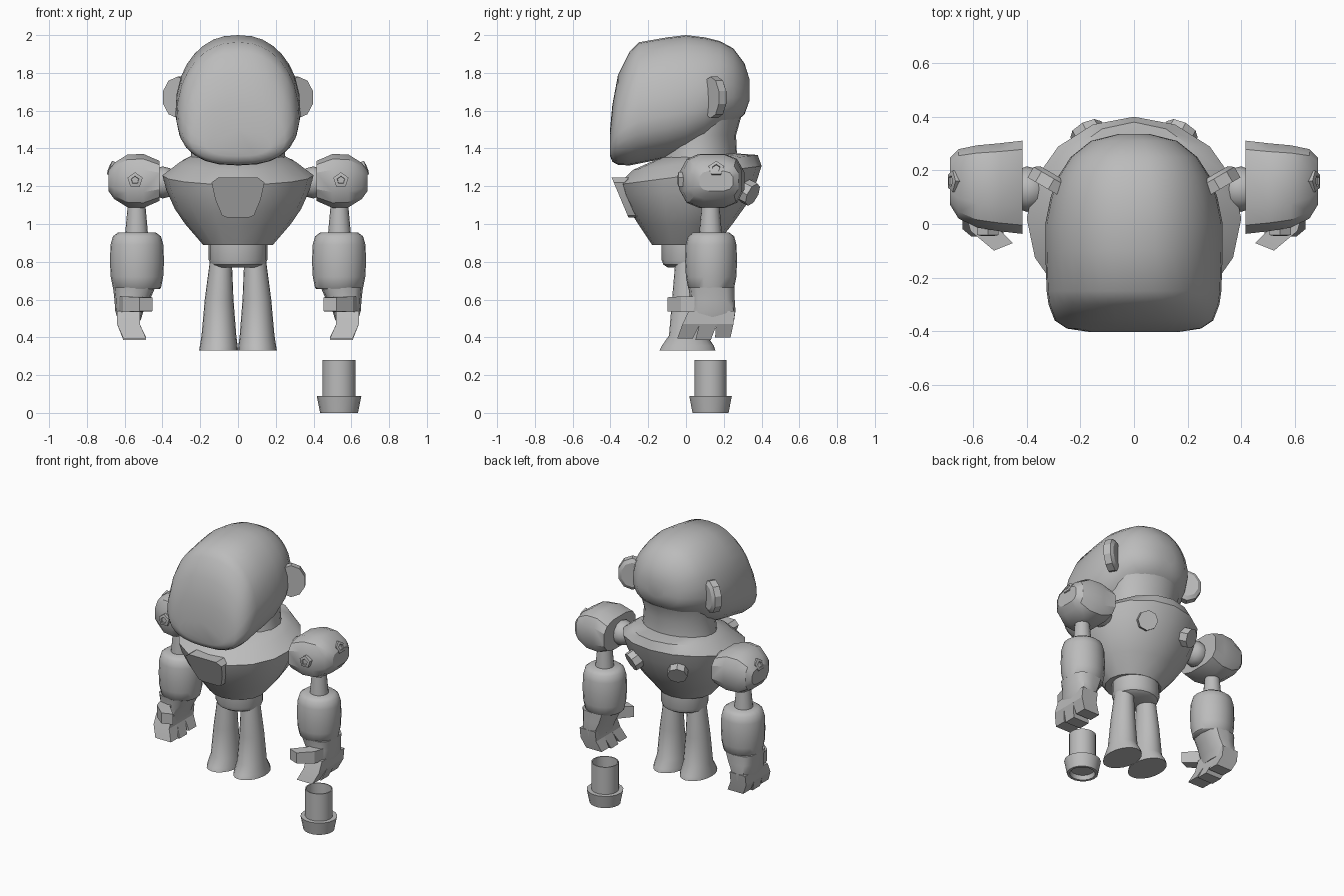
import bpy, bmesh, math
from mathutils import Vector

cube = bpy.data.objects.get("Cube")
if cube:
    bpy.data.objects.remove(cube)

grey = bpy.data.materials.new("plain grey")
grey.use_nodes = True
tone = (0.5, 0.5, 0.5, 1)
grey.diffuse_color = tone
grey.node_tree.nodes["Principled BSDF"].inputs["Base Color"].default_value = tone


def loft(name, rings, side=1, angle=35, caps=True):
    """Skin a list of equal-length point rings; side=-1 mirrors across x."""
    bm = bmesh.new()
    rows = [[bm.verts.new((p[0] * side, p[1], p[2])) for p in r] for r in rings]
    n = len(rows[0])
    for a, b in zip(rows, rows[1:]):
        for i in range(n):
            j = (i + 1) % n
            bm.faces.new((a[i], a[j], b[j], b[i]))
    if caps:
        bm.faces.new(rows[0])
        bm.faces.new(rows[-1])
    bmesh.ops.recalc_face_normals(bm, faces=bm.faces)
    mesh = bpy.data.meshes.new(name)
    bm.to_mesh(mesh)
    bm.free()
    mesh.materials.append(grey)
    ob = bpy.data.objects.new(name, mesh)
    bpy.context.collection.objects.link(ob)
    bpy.ops.object.select_all(action='DESELECT')
    ob.select_set(True)
    bpy.context.view_layer.objects.active = ob
    bpy.ops.object.shade_smooth_by_angle(angle=math.radians(angle))
    return ob


def oval(n, power=2, turn=0):
    """Unit superellipse as (u, v) pairs."""
    out = []
    for i in range(n):
        t = math.tau * i / n + turn
        c, s = math.cos(t), math.sin(t)
        out.append((math.copysign(abs(c) ** (2 / power), c),
                    math.copysign(abs(s) ** (2 / power), s)))
    return out


def flat_ring(cx, cy, z, hx, hy, n=16, power=2, tilt=0, turn=0):
    """Horizontal ring, optionally rising towards the back."""
    return [(cx + u * hx, cy + v * hy, z + tilt * (cy + v * hy))
            for u, v in oval(n, power, turn)]


def disc(name, centre, normal, layers, n, side=1, squash=1):
    """Stack of (offset, radius) rings along any normal."""
    w = Vector(normal).normalized()
    right = Vector((0, 0, 1)).cross(w).normalized()
    up = w.cross(right)
    rings = [[Vector(centre) + w * d + right * (u * r * squash) + up * (v * r)
              for u, v in oval(n, 2, math.pi / 2)] for d, r in layers]
    return loft(name, rings, side, 25)


# Head: sections run from the flat face to the back of the skull
head_sections = [
    (-.402, 1.36, 1.50, .17), (-.39, 1.33, 1.63, .25), (-.36, 1.313, 1.79, .295),
    (-.30, 1.31, 1.91, .318), (-.25, 1.32, 1.962, .325), (-.1, 1.35, 1.988, .33),
    (0, 1.375, 2.0, .33), (.1, 1.42, 1.988, .31), (.18, 1.49, 1.968, .28),
    (.25, 1.53, 1.93, .235), (.31, 1.58, 1.85, .16), (.335, 1.65, 1.77, .06)]
outline = []
for u, v in oval(28, 2.5):
    t = (v + 1) / 2
    outline.append((u * (1.06 - .3 * t * t), t))
loft("head", [[(u * hw, y, lo + t * (hi - lo)) for u, t in outline]
              for y, lo, hi, hw in head_sections], angle=50)

loft("neck", [flat_ring(0, yc, z, hx, hy, 24) for z, yc, hx, hy in (
    (1.25, .06, .27, .22), (1.36, .07, .25, .20), (1.47, .07, .24, .195),
    (1.56, .09, .25, .20), (1.66, .11, .25, .22), (1.74, .11, .22, .21))], angle=50)

# Torso: bowl with a rim that rises towards the back, then a sloping collar
loft("torso", [flat_ring(0, yc, z, hx, hy, 16, 2, tilt, math.pi / 2)
               for z, yc, hx, hy, tilt in (
    (.89, -.01, .185, .17, 0), (1.0, 0, .28, .25, .02), (1.08, .01, .335, .305, .05),
    (1.18, .015, .38, .355, .09), (1.255, .02, .40, .38, .13),
    (1.32, .05, .31, .33, .12), (1.36, .07, .24, .2, .05))])

# Chest plate leaning with the front of the torso
plate = [(-.105, 1.245), (.105, 1.245), (.14, 1.22), (.12, 1.13),
         (.085, 1.045), (.06, 1.035), (-.06, 1.035), (-.085, 1.045),
         (-.12, 1.13), (-.14, 1.22)]
loft("chest_plate", [[(x, -.305 - (z - 1.035) * .42 + d, z) for x, z in plate]
                     for d in (0, .09)], angle=25)

loft("pelvis", [flat_ring(0, .015, z, r, r * .93, 20) for z, r in (
    (.77, .12), (.785, .145), (.81, .155), (.9, .155))])

for side, label in ((1, "left"), (-1, "right")):
    # Ears, back studs
    disc(label + "_ear", (.305, .155, 1.67), (.5, -.86, 0),
         ((-.03, .085), (-.015, .11), (.03, .11)), 10, side, .85)
    disc(label + "_back_stud", (.165, .325, 1.17), (.42, .8, -.42),
         ((-.03, .065), (.035, .065)), 8, side)

    # Legs flaring into feet
    loft(label + "_leg", [flat_ring(x, y, z, hx, hy, 20) for x, y, z, hx, hy in (
        (.103, .008, .33, .103, .148), (.102, .01, .355, .1, .138),
        (.101, .01, .41, .092, .10), (.1, .01, .6, .076, .084),
        (.09, .01, .82, .057, .065))], side)

    # Shoulder block with its joint and studs
    loft(label + "_shoulder_joint", [
        [(x, .13 + v * r, 1.22 + u * r) for u, v in oval(12)]
        for x, r in ((.33, .05), (.36, .075), (.40, .085), (.44, .07))], side)
    loft(label + "_shoulder", [
        [(x, yc + u * hy, 1.228 + v * hz) for u, v in oval(12, 3, math.pi / 12)]
        for x, yc, hy, hz in ((.415, .137, .178, .108), (.5, .137, .168, .146),
                              (.585, .14, .157, .143), (.655, .15, .132, .098),
                              (.686, .16, .09, .055))], side, 30)
    stud = ((-.03, .042), (.014, .042), (.018, .022), (.01, .02))
    disc(label + "_front_stud", (.545, -.027, 1.232), (0, -1, 0), stud, 5, side)
    disc(label + "_outer_stud", (.668, .16, 1.29), (.9, 0, .36), stud, 5, side)

    # Arm
    loft(label + "_upper_arm", [flat_ring(.537, .13, z, r, r, 16) for z, r in (
        (.93, .062), (1.12, .045))], side)
    loft(label + "_forearm", [flat_ring(.535, .133, z, r, r * .96, 20) for z, r in (
        (.655, .118), (.662, .127), (.72, .139), (.8, .143), (.89, .14),
        (.935, .127), (.955, .1))], side, 40)

    # Hand: palm, three splayed fingers and a forward thumb
    loft(label + "_palm", [flat_ring(x, y, z, hx, hy, 12, 3) for x, y, z, hx, hy in (
        (.55, .135, .665, .112, .122), (.56, .14, .6, .094, .118),
        (.575, .14, .54, .075, .122), (.575, .14, .49, .06, .115))], side, 40)
    for i, (top, tip, low) in enumerate(((.06, -.005, .395), (.145, .09, .385),
                                         (.215, .195, .40))):
        loft(f"{label}_finger_{i + 1}", [
            flat_ring(x, y, z, hx, hy, 4, 2, 0, math.pi / 4) for x, y, z, hx, hy in (
                (.58, top, .54, .085, .065), (.58, (top + tip) / 2, .47, .085, .065),
                (.547, tip, low, .085, .058))], side, 20)
    thumb = []
    for x, y, r in ((.59, .06, .045), (.57, -.01, .045), (.487, -.085, .04)):
        thumb.append([(x + u * r * 1.25, y - u * r * .5, .575 + v * r * 1.3)
                      for u, v in oval(4, 2, math.pi / 4)])
    loft(label + "_thumb", thumb, side, 20)

# Loose hollow stub beneath the left hand
loft("loose_stub", [flat_ring(.535, .13, z, r, r * .97, 18) for r, z in (
    (.03, .03), (.075, .03), (.082, 0), (.1, 0), (.118, .09), (.088, .09),
    (.088, .28), (.081, .28), (.081, .1), (.03, .1))], angle=30)
